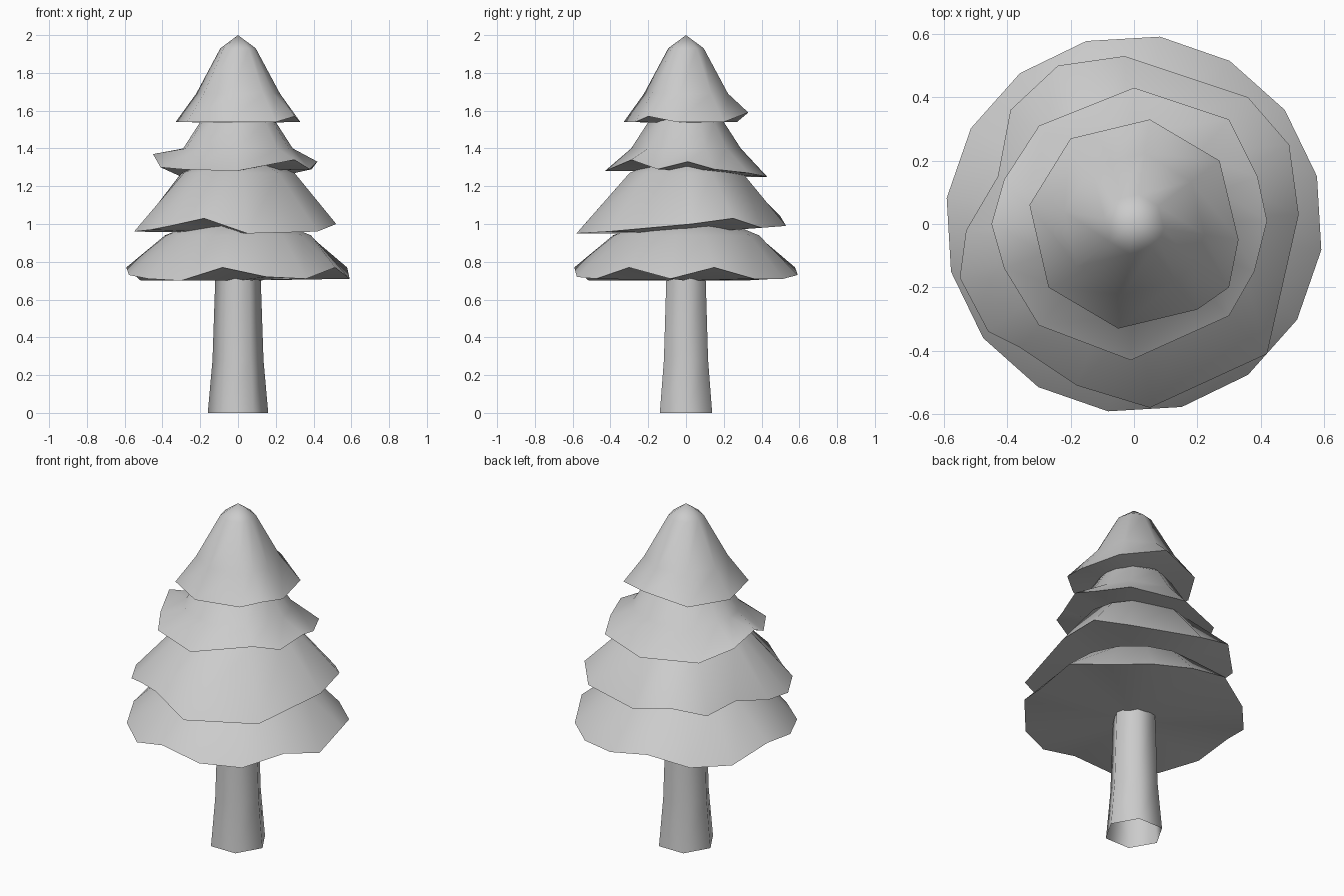
import bpy
import bmesh
import math

default = bpy.data.objects.get("Cube")
if default:
    bpy.data.objects.remove(default, do_unlink=True)

# One pale grey for the whole tree
GREY = (0.6, 0.6, 0.6, 1.0)
grey = bpy.data.materials.new("pale_grey")
grey.use_nodes = True
grey.diffuse_color = GREY
shader = grey.node_tree.nodes["Principled BSDF"]
shader.inputs["Base Color"].default_value = GREY
shader.inputs["Roughness"].default_value = 0.8


def finish(name, bm):
    """Turn the bmesh into a smooth-shaded object with crisp rims."""
    bmesh.ops.recalc_face_normals(bm, faces=bm.faces)
    mesh = bpy.data.meshes.new(name)
    bm.to_mesh(mesh)
    bm.free()
    mesh.materials.append(grey)
    obj = bpy.data.objects.new(name, mesh)
    bpy.context.collection.objects.link(obj)
    bpy.ops.object.select_all(action="DESELECT")
    obj.select_set(True)
    bpy.context.view_layer.objects.active = obj
    bpy.ops.object.shade_smooth_by_angle(angle=math.radians(65))
    return obj


def bridge(bm, lower, upper):
    """Join two rings of equal length with quads."""
    count = len(lower)
    for i in range(count):
        j = (i + 1) % count
        bm.faces.new((lower[i], lower[j], upper[j], upper[i]))


def fan(bm, ring, height):
    """Close a ring with triangles around a point on the axis."""
    tip = bm.verts.new((0, 0, height))
    for i, vert in enumerate(ring):
        bm.faces.new((vert, ring[(i + 1) % len(ring)], tip))


def ring_at(bm, angles, radius, height):
    return [bm.verts.new((radius * math.cos(a), radius * math.sin(a), height))
            for a in angles]


def foliage_tier(name, rim, rings, top, base):
    """Skirt with a ragged rim, rising through rings to a tip, closed below."""
    bm = bmesh.new()
    angles = [math.atan2(y, x) for x, y, z in rim]
    lower = [bm.verts.new(point) for point in rim]
    fan(bm, lower, base)
    for radius, height in rings:
        upper = ring_at(bm, angles, radius, height)
        bridge(bm, lower, upper)
        lower = upper
    fan(bm, lower, top)
    return finish(name, bm)


# Trunk: flared six-sided tube, open at the base
bm = bmesh.new()
hexagon = [math.tau * i / 6 for i in range(6)]
trunk_profile = [(0.16, 0), (0.135, 0.28), (0.12, 0.72)]
trunk_rings = [ring_at(bm, hexagon, r, z) for r, z in trunk_profile]
for lower, upper in zip(trunk_rings, trunk_rings[1:]):
    bridge(bm, lower, upper)
finish("trunk", bm)

# Bottom tier: regular rim with lifted notches
rim_heights = [0.77, 0.71, 0.71, 0.73, 0.77, 0.71, 0.7, 0.77,
               0.73, 0.71, 0.7, 0.77, 0.72, 0.71, 0.77, 0.71]
bottom_rim = []
for i, z in enumerate(rim_heights):
    a = math.radians(14.6) + math.tau * i / len(rim_heights)
    bottom_rim.append((0.597 * math.cos(a), 0.597 * math.sin(a), z))
foliage_tier("foliage_bottom", bottom_rim, [(0.39, 0.94)], top=1.1, base=0.7)

# Lower middle tier
lower_rim = [
    (0.52, 0.03, 1.0), (0.49, 0.25, 1.03), (0.36, 0.4, 0.98),
    (-0.03, 0.53, 0.99), (-0.24, 0.5, 1.04), (-0.39, 0.36, 0.98),
    (-0.43, 0.15, 1.0), (-0.53, -0.02, 0.97), (-0.55, -0.17, 0.96),
    (-0.46, -0.34, 0.97), (-0.36, -0.39, 0.99), (-0.18, -0.51, 1.03),
    (0.05, -0.58, 0.95), (0.42, -0.41, 0.96),
]
foliage_tier("foliage_lower", lower_rim, [(0.3, 1.27)], top=1.4, base=0.95)

# Upper middle tier
upper_rim = [
    (0.42, 0.01, 1.33), (0.39, 0.15, 1.29), (0.3, 0.33, 1.27),
    (0, 0.43, 1.25), (-0.3, 0.31, 1.25), (-0.41, 0.14, 1.3),
    (-0.45, 0, 1.37), (-0.41, -0.14, 1.3), (-0.3, -0.32, 1.29),
    (-0.01, -0.43, 1.28), (0.3, -0.29, 1.34), (0.38, -0.15, 1.29),
]
foliage_tier("foliage_upper", upper_rim, [(0.29, 1.4), (0.2, 1.54)],
             top=1.7, base=1.28)

# Crown
crown_rim = [
    (0.33, -0.05, 1.54), (0.27, 0.2, 1.54), (0.05, 0.33, 1.59),
    (-0.2, 0.27, 1.54), (-0.33, 0.06, 1.54), (-0.27, -0.2, 1.54),
    (-0.05, -0.33, 1.54), (0.2, -0.27, 1.54), (0.3, -0.2, 1.57),
]
foliage_tier("foliage_crown", crown_rim, [(0.225, 1.69), (0.095, 1.93)],
             top=2, base=1.535)
